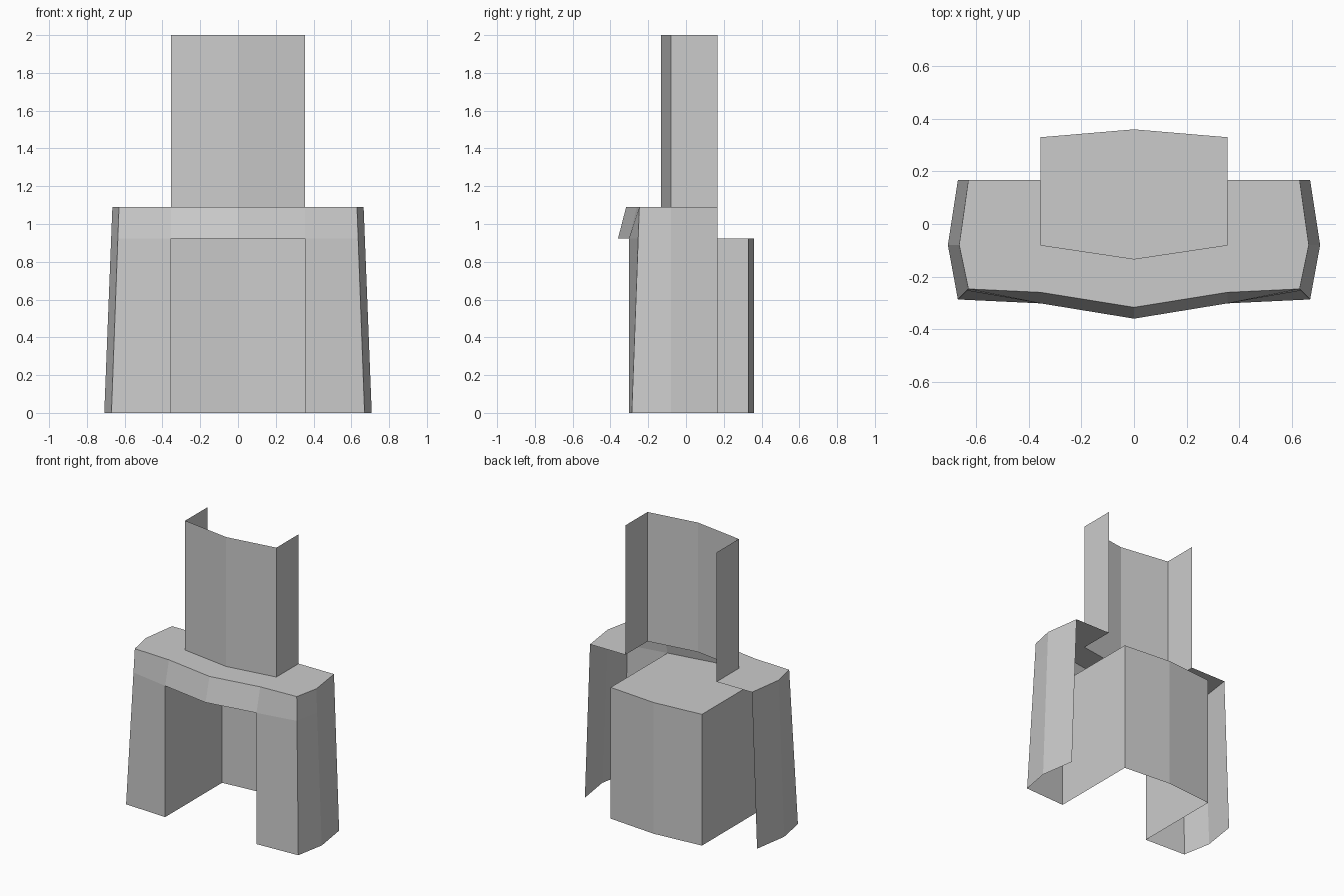
import bpy

if "Cube" in bpy.data.objects:
    bpy.data.objects.remove(bpy.data.objects["Cube"])

W = 0.355          # half width of the chimney and firebox
BACK = 0.167       # wall plane
Z_BOX, Z_TOP = 0.923, 1.09


def at(points, z):
    return [(x, y, z) for x, y in points]


def half_part(name, faces):
    """Open sheet from right-half faces, mirrored across x = 0."""
    verts, index, polys = [], {}, []
    for face in faces:
        for p in face:
            if p not in index:
                index[p] = len(verts)
                verts.append(p)
        polys.append([index[p] for p in face])
    mesh = bpy.data.meshes.new(name)
    mesh.from_pydata(verts, [], polys)
    obj = bpy.data.objects.new(name, mesh)
    bpy.context.collection.objects.link(obj)
    mirror = obj.modifiers.new("Mirror", 'MIRROR')
    mirror.use_clip = True
    return obj


def strip(low, high):
    """Quads joining two rows of points."""
    return [[low[i], low[i + 1], high[i + 1], high[i]] for i in range(len(low) - 1)]


def lerp(a, b, t):
    return tuple(round(p + (q - p) * t, 4) for p, q in zip(a, b))


# Plan outlines, each running from the front centre or corner towards the back
chimney = [(0, -0.133), (W, -0.08), (W, BACK)]
firebox = [(W, -0.302), (W, 0.33), (0, 0.36)]
shelf_front = [(0, -0.317), (W, -0.26)]
lintel_front = [(0, -0.36), (W, -0.302)]
side_top = at([(0.63, -0.247), (0.665, -0.08), (0.63, BACK)], Z_TOP)
side_foot = at([(0.67, -0.287), (0.708, -0.08), (0.67, BACK)], 0)
side_mid = [lerp(a, b, Z_BOX / Z_TOP) for a, b in zip(side_foot, side_top)]

# Chimney breast, open at the back and top
half_part("chimney_breast", strip(at(chimney, Z_TOP), at(chimney, 2.0)))

# Mantel shelf, with the flue opening left free behind the chimney front
ch = at(chimney, Z_TOP)
sf = at(shelf_front, Z_TOP)
half_part("mantel_shelf", [
    [sf[0], sf[1], ch[1], ch[0]],
    [sf[1], side_top[0], side_top[1], ch[1]],
    [ch[1], side_top[1], side_top[2], ch[2]],
])

# Sloping lintel across the front
half_part("lintel", strip(at(lintel_front, Z_BOX) + [side_mid[0]], sf + [side_top[0]]))

# Front piers and tapered outer sides
pier_foot, pier_head = (W, -0.302, 0), (W, -0.302, Z_BOX)
half_part("front_piers", [[pier_foot, side_foot[0], side_mid[0], pier_head]])
half_part("outer_sides", strip(side_foot, side_mid) + strip(side_mid, side_top))

# Firebox: side walls, angled back and flat roof
roof = at(firebox, Z_BOX)
half_part("firebox", strip(at(firebox, 0), roof) + [[(0, -0.36, Z_BOX)] + roof])
